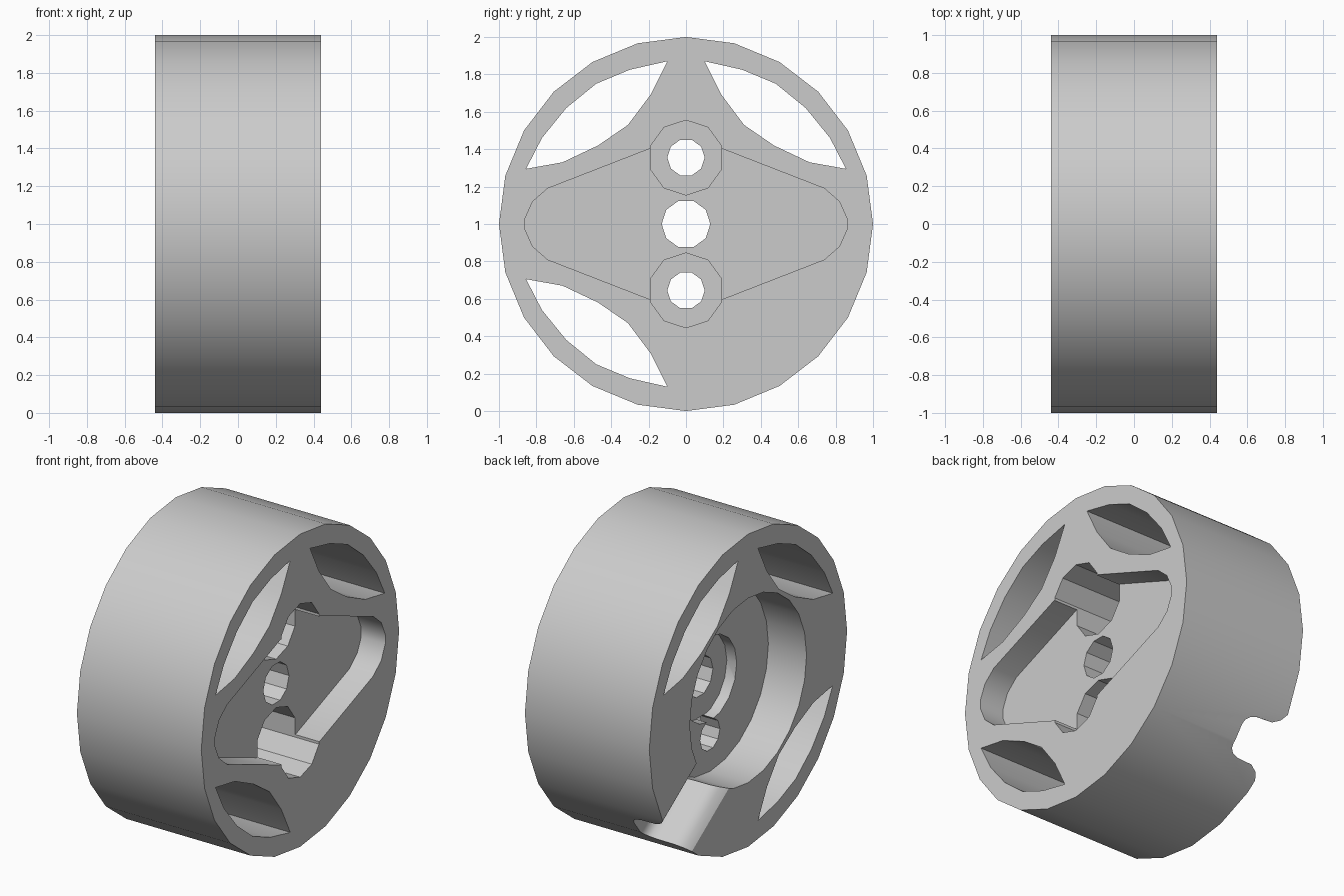
import bpy, bmesh, math
from mathutils import Vector

cube = bpy.data.objects.get("Cube")
if cube:
    bpy.data.objects.remove(cube)

HALF = 0.44   # half thickness along x
OUT = 0.6     # cutters overshoot the faces to here

grey = bpy.data.materials.new("light_grey")
grey.use_nodes = True
colour = (0.6, 0.6, 0.6, 1)
grey.diffuse_color = colour
grey.node_tree.nodes["Principled BSDF"].inputs["Base Color"].default_value = colour


def ring(radius, sides, y=0, z=0, phase=0):
    """Polygon outline in the y-z plane."""
    return [(y + radius * math.cos(phase + math.tau * i / sides),
             z + radius * math.sin(phase + math.tau * i / sides)) for i in range(sides)]


def extrude(name, points, offset):
    """Solid made by sweeping a closed outline along a vector."""
    bm = bmesh.new()
    face = bm.faces.new([bm.verts.new(p) for p in points])
    top = bmesh.ops.extrude_face_region(bm, geom=[face])["geom"]
    bmesh.ops.translate(bm, vec=offset, verts=[v for v in top if isinstance(v, bmesh.types.BMVert)])
    bmesh.ops.recalc_face_normals(bm, faces=bm.faces)
    mesh = bpy.data.meshes.new(name)
    bm.to_mesh(mesh)
    bm.free()
    obj = bpy.data.objects.new(name, mesh)
    bpy.context.collection.objects.link(obj)
    mesh.materials.append(grey)
    return obj


def prism(name, outline, x0, x1):
    return extrude(name, [(x0, y, z + 1) for y, z in outline], Vector((x1 - x0, 0, 0)))


def cut(target, cutter):
    mod = target.modifiers.new(cutter.name, "BOOLEAN")
    mod.operation = "DIFFERENCE"
    mod.solver = "EXACT"
    mod.object = cutter
    bpy.context.view_layer.objects.active = target
    bpy.ops.object.modifier_apply(modifier=mod.name)
    bpy.data.objects.remove(cutter)


# Wheel body
wheel = prism("wheel_body", ring(1, 24), -HALF, HALF)

# Three lens-shaped through windows
lens = [(.1, .87), (.3, .825), (.48, .75), (.64, .62), (.77, .46), (.855, .295),
        (.66, .33), (.47, .42), (.31, .53), (.19, .69)]
for sy, sz in ((1, 1), (-1, 1), (-1, -1)):
    cut(wheel, prism("window", [(sy * y, sz * z) for y, z in lens], -OUT, OUT))

# Pointed arm pocket on the +x face
arm = [(.2, .4), (.74, .19), (.82, .12), (.86, .03)]
half = arm + [(y, -z) for y, z in reversed(arm)]
cut(wheel, prism("arm_pocket", half + [(-y, -z) for y, z in half], .27, OUT))

# Round recess and inner hub pocket on the -x face
cut(wheel, prism("round_recess", ring(.59, 24), -OUT, -.17))
cut(wheel, prism("hub_pocket", ring(.27, 16), -OUT, -.10))

# Axle hole, and screw holes with deep counterbores
cut(wheel, prism("axle_hole", ring(.13, 10), -OUT, OUT))
for z in (.355, -.355):
    cut(wheel, prism("counterbore", ring(.2, 10, 0, z, math.pi / 2), -.04, OUT))
    cut(wheel, prism("screw_hole", ring(.1, 10, 0, z), -OUT, OUT))

# Cable channel with flared lips and rounded floor, running out through the rim
angle = math.radians(-35)
along = Vector((0, math.cos(angle), math.sin(angle)))
across = Vector((0, -math.sin(angle), math.cos(angle)))
side = [(.21, -OUT), (.21, -.44), (.165, -.41), (.135, -.36), (.13, -.25),
        (.115, -.205), (.09, -.18), (.06, -.172)]
profile = side + [(-t, x) for t, x in reversed(side)]
start = Vector((0, 0, 1)) + along * .4 - across * .13
channel = [start + across * t + Vector((x, 0, 0)) for t, x in profile]
cut(wheel, extrude("cable_channel", channel, along * .9))

# Smooth curved walls, sharp rims
bpy.ops.object.select_all(action="DESELECT")
wheel.select_set(True)
bpy.context.view_layer.objects.active = wheel
bpy.ops.object.shade_smooth_by_angle(angle=math.radians(32))
